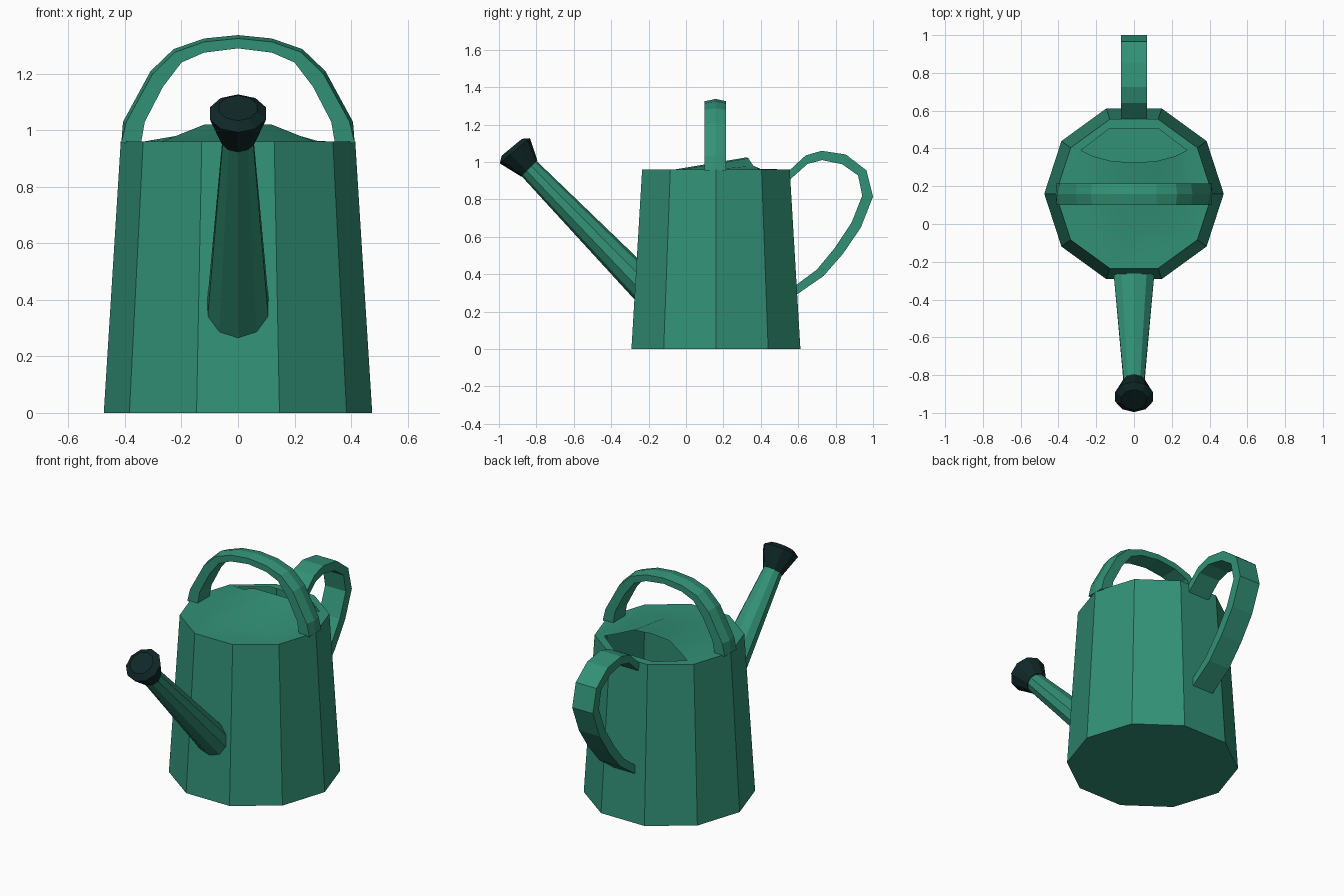
import bpy, bmesh, math
from mathutils import Vector

if "Cube" in bpy.data.objects:
    bpy.data.objects.remove(bpy.data.objects["Cube"])


def material(name, rgb):
    m = bpy.data.materials.new(name)
    m.diffuse_color = (*rgb, 1)
    m.use_nodes = True
    m.node_tree.nodes["Principled BSDF"].inputs["Base Color"].default_value = m.diffuse_color
    return m


GREEN = material("garden green", (0.032, 0.283, 0.181))
DARK = material("dark teal", (0.005, 0.021, 0.021))
CY = 0.16  # y of the body axis


def make(name, verts, faces, mat, recalc=True):
    me = bpy.data.meshes.new(name)
    me.from_pydata([tuple(v) for v in verts], [], faces)
    if recalc:
        bm = bmesh.new()
        bm.from_mesh(me)
        bmesh.ops.recalc_face_normals(bm, faces=bm.faces)
        bm.to_mesh(me)
        bm.free()
    me.materials.append(mat)
    ob = bpy.data.objects.new(name, me)
    bpy.context.collection.objects.link(ob)
    return ob


def loft(name, rings, mat, cap_start=True, cap_end=True):
    """Skin a list of equal-length closed rings."""
    n = len(rings[0])
    verts = [v for r in rings for v in r]
    faces = []
    for k in range(len(rings) - 1):
        for i in range(n):
            j = (i + 1) % n
            faces.append((k * n + i, k * n + j, (k + 1) * n + j, (k + 1) * n + i))
    if cap_start:
        faces.append(tuple(range(n))[::-1])
    if cap_end:
        faces.append(tuple(range((len(rings) - 1) * n, len(rings) * n)))
    return make(name, verts, faces, mat)


def flat_ring(r, z, n=10):
    return [Vector((r * math.cos(math.tau * i / n), CY + r * math.sin(math.tau * i / n), z))
            for i in range(n)]


def tilted_ring(r, y, z, axis, n=10):
    """Ring around an axis in the yz plane, first corner lowest."""
    a = Vector((0, *axis)).normalized()
    up = Vector((0, -a.z, a.y)) if a.y > 0 else Vector((0, a.z, -a.y))
    return [Vector((0, y, z)) + Vector((r * math.sin(math.tau * i / n), 0, 0))
            - up * (r * math.cos(math.tau * i / n)) for i in range(n)]


# Body: tapered ten-sided tub
rim = flat_ring(0.415, 0.96)
loft("body", [flat_ring(0.475, 0), rim], GREEN, cap_end=False)

# Lid: flat front, raised hood, crescent filling hole at the back
arc = [(-0.27, 0.15), (-0.14, -0.02), (0, -0.06), (0.14, -0.02), (0.27, 0.15)]
half_lip = [(0.28, 0.39, 0.963), (0.22, 0.36, 0.98), (0.12, 0.333, 1.02)]
lip = ([(-x, y, z) for x, y, z in half_lip] + [(0, 0.325, 1.025)] + half_lip[::-1])
verts = rim + [(x, y, 0.96) for x, y in arc] + lip + [(0.13, 0.505, 0.96), (-0.13, 0.505, 0.96)]
A = [4, 10, 11, 12, 13, 14, 1]
L = list(range(15, 22))
low = [L[6], 22, 23, L[0]]
faces = [(4, 5, 6, 7, 8, 9, 0, 1, 14, 13, 12, 11, 10)]
faces += [(A[i], A[i + 1], L[i + 1], L[i]) for i in range(6)]
faces += [(1 + i, 2 + i, low[i + 1], low[i]) for i in range(3)]
lid = make("lid", verts, faces, GREEN, recalc=False)
lid.data.shade_smooth()

# Carrying handle: arched strap with a slightly crowned outside
outer = [(0.413, 0.955), (0.395, 1.03), (0.302, 1.2), (0.222, 1.277), (0.12, 1.313), (0, 1.325)]
inner = [(0.343, 0.955), (0.33, 1.03), (0.265, 1.155), (0.2, 1.24), (0.12, 1.275), (0, 1.29)]
rings = []
for (ox, oz), (ix, iz) in zip(outer, inner):
    d = Vector((ox - ix, 0, oz - iz)).normalized() * (0.012 if oz > 1 else 0)
    rings.append([Vector((ix, 0.10, iz)), Vector((ox, 0.10, oz)),
                  Vector((ox, 0.158, oz)) + d,
                  Vector((ox, 0.215, oz)), Vector((ix, 0.215, iz))])
mirrored = [[Vector((-v.x, v.y, v.z)) for v in r] for r in rings[:-1]]
loft("carrying_handle", mirrored + rings[::-1], GREEN)

# Rear handle: bent flat strap
outer = [(0.555, 0.957), (0.64, 1.035), (0.725, 1.06), (0.855, 1.04), (0.965, 0.955),
         (1.0, 0.815), (0.935, 0.65), (0.84, 0.51), (0.735, 0.39), (0.59, 0.29)]
inner = [(0.555, 0.905), (0.65, 0.99), (0.728, 1.01), (0.835, 0.988), (0.92, 0.928),
         (0.942, 0.82), (0.885, 0.675), (0.795, 0.54), (0.7, 0.425), (0.59, 0.343)]
W = 0.07
loft("rear_handle", [[Vector((-W, *o)), Vector((W, *o)), Vector((W, *i)), Vector((-W, *i))]
                     for o, i in zip(outer, inner)], GREEN)

# Spout: base lies against the sloping wall, tip is square to the spout
base = []
for i in range(10):
    t = math.tau * i / 10
    z = 0.373 - 0.113 * math.cos(t)
    base.append(Vector((0.113 * math.sin(t), -0.285 + 0.054 * z, z)))
loft("spout", [base, tilted_ring(0.057, -0.842, 0.968, (-0.7, 0.71))], GREEN)

# Sprinkler rose: flared dark head with a shallow dome
axis = (-0.64, 0.77)
loft("sprinkler_rose", [tilted_ring(0.061, -0.838, 0.965, (-0.7, 0.71)),
                        tilted_ring(0.105, -0.915, 1.06, axis),
                        tilted_ring(0.07, -0.931, 1.079, axis)], DARK)
